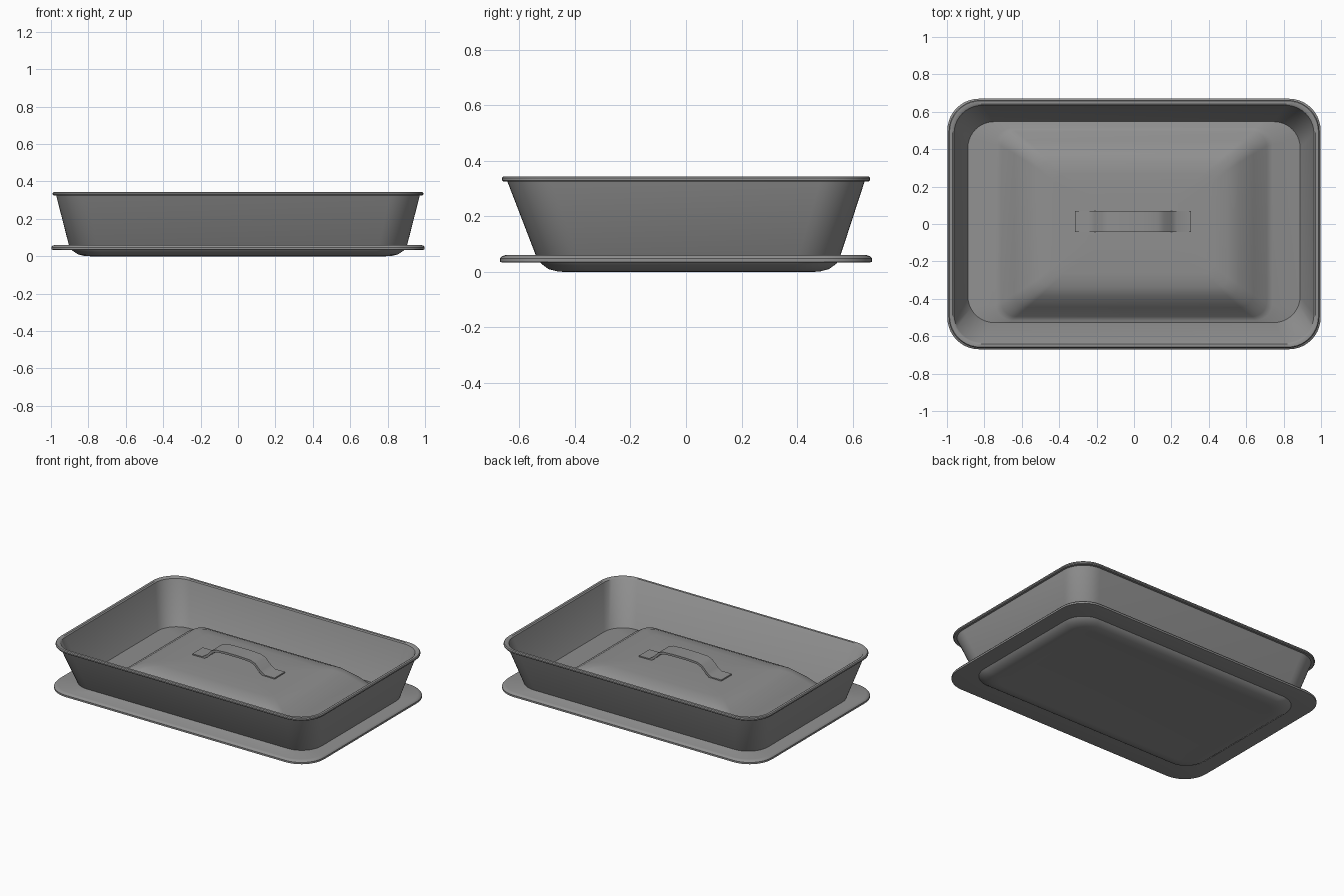
import bpy, bmesh, math

grey = bpy.data.materials.new("baked_enamel_grey")
grey.diffuse_color = (0.28, 0.28, 0.28, 1)


def rounded_loop(bm, hx, hy, r, z, cy=0.0, seg=10):
    """Ring of vertices around a rounded rectangle."""
    ring = []
    for k, (sx, sy) in enumerate([(1, 1), (-1, 1), (-1, -1), (1, -1)]):
        for i in range(seg + 1):
            a = math.pi / 2 * (k + i / seg)
            ring.append(bm.verts.new((sx * (hx - r) + r * math.cos(a),
                                      cy + sy * (hy - r) + r * math.sin(a), z)))
    return ring


def finish(name, bm, angle):
    bmesh.ops.recalc_face_normals(bm, faces=bm.faces)
    me = bpy.data.meshes.new(name)
    bm.to_mesh(me)
    bm.free()
    ob = bpy.data.objects.new(name, me)
    bpy.context.collection.objects.link(ob)
    me.materials.append(grey)
    bpy.ops.object.select_all(action='DESELECT')
    ob.select_set(True)
    bpy.context.view_layer.objects.active = ob
    bpy.ops.object.shade_smooth_by_angle(angle=math.radians(angle))
    return ob


def loft(name, rows, angle=35):
    """Closed shell through rounded-rectangle rows (hx, hy, r, z, cy)."""
    bm = bmesh.new()
    rings = [rounded_loop(bm, *row) for row in rows]
    n = len(rings[0])
    for a, b in zip(rings, rings[1:]):
        for i in range(n):
            j = (i + 1) % n
            bm.faces.new((a[i], a[j], b[j], b[i]))
    bm.faces.new(rings[0])
    bm.faces.new(rings[-1])
    return finish(name, bm, angle)


# Deep pan: underside, outer wall, rolled rim, inner wall, floor
loft("roasting_pan", [
    (0.74, 0.39, 0.08, 0.005, 0.01),
    (0.79, 0.44, 0.10, 0.000, 0.01),
    (0.82, 0.47, 0.11, 0.001, 0.01),
    (0.855, 0.505, 0.13, 0.010, 0.01),
    (0.885, 0.532, 0.145, 0.030, 0.01),
    (0.903, 0.547, 0.15, 0.055, 0.008),
    (0.972, 0.643, 0.16, 0.325, 0.0),
    (0.986, 0.658, 0.165, 0.325, 0.0),
    (0.991, 0.663, 0.17, 0.330, 0.0),
    (0.991, 0.663, 0.17, 0.338, 0.0),
    (0.986, 0.658, 0.165, 0.344, 0.0),
    (0.970, 0.642, 0.155, 0.344, 0.0),
    (0.962, 0.634, 0.15, 0.338, 0.0),
    (0.888, 0.537, 0.14, 0.060, 0.01),
    (0.865, 0.515, 0.13, 0.030, 0.01),
    (0.82, 0.47, 0.11, 0.015, 0.01),
])

# Lid nested in the pan: flange with a raised dome, hollow underneath
loft("lid", [
    (0.40, 0.24, 0.05, 0.200, 0.0),
    (0.50, 0.33, 0.06, 0.192, 0.0),
    (0.64, 0.44, 0.08, 0.110, 0.0),
    (0.70, 0.49, 0.09, 0.035, 0.0),
    (0.985, 0.658, 0.165, 0.033, 0.0),
    (0.998, 0.670, 0.17, 0.036, 0.0),
    (0.998, 0.670, 0.17, 0.048, 0.0),
    (0.992, 0.664, 0.17, 0.056, 0.0),
    (0.980, 0.652, 0.165, 0.060, 0.0),
    (0.74, 0.515, 0.09, 0.060, 0.0),
    (0.71, 0.495, 0.08, 0.075, 0.0),
    (0.64, 0.445, 0.07, 0.135, 0.0),
    (0.56, 0.385, 0.06, 0.190, 0.0),
    (0.50, 0.335, 0.05, 0.212, 0.0),
    (0.42, 0.265, 0.05, 0.218, 0.0),
    (0.25, 0.13, 0.05, 0.222, 0.0),
])

# Strap handle: half profile mirrored in x, extruded in y
half = [(0.31, 0.214), (0.31, 0.229), (0.235, 0.229), (0.205, 0.248), (0.165, 0.288),
        (0.13, 0.302), (0.05, 0.306)]
under = [(0.05, 0.292), (0.125, 0.288), (0.155, 0.276), (0.195, 0.236), (0.228, 0.214)]
right = half + under
left = [(-x, z) for x, z in right]
outline = half + left[len(half) - 1::-1] + left[:len(half) - 1:-1] + under
bm = bmesh.new()
face = bm.faces.new([bm.verts.new((x - 0.005, -0.042, z)) for x, z in outline])
ext = bmesh.ops.extrude_face_region(bm, geom=[face])
bmesh.ops.translate(bm, vec=(0, 0.112, 0),
                    verts=[v for v in ext["geom"] if isinstance(v, bmesh.types.BMVert)])
finish("lid_handle", bm, 35)
